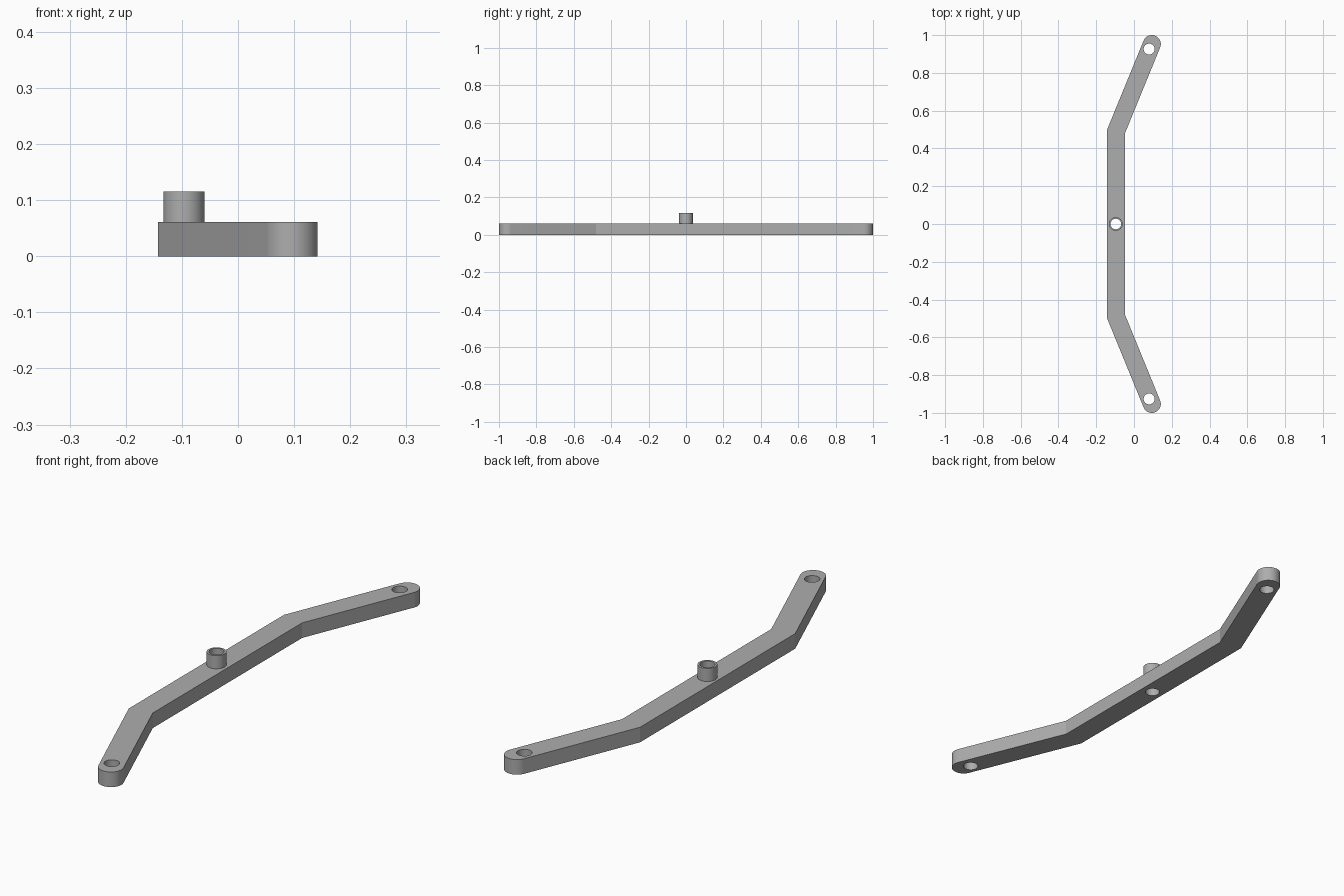
import bpy, bmesh
from math import cos, sin, pi, atan2, tan, radians
from mathutils import Vector

cube = bpy.data.objects.get("Cube")
if cube:
    bpy.data.objects.remove(cube, do_unlink=True)

# Dimensions
HALF_WIDTH = 0.0475
BAR_TOP = 0.0615
BOSS_TOP = 0.115
BEND = Vector((-0.095, 0.49))
TIP = Vector((0.0945, 0.9525))
HOLE = Vector((0.08, 0.926))
HOLE_RADIUS = 0.029
BOSS = Vector((-0.0965, 0))
BOSS_RADIUS = 0.0365
BOSS_HOLE_RADIUS = 0.028

grey = bpy.data.materials.new("plain grey")
grey.use_nodes = True
colour = (0.42, 0.42, 0.42, 1)
grey.diffuse_color = colour
grey.node_tree.nodes["Principled BSDF"].inputs["Base Color"].default_value = colour


def arc(centre, radius, start, end, steps):
    return [centre + radius * Vector((cos(a), sin(a)))
            for a in (start + (end - start) * i / steps for i in range(steps + 1))]


def circle(centre, radius, steps=40):
    return arc(centre, radius, 0, 2 * pi, steps)[:-1]


def plate(name, loops, bottom, top):
    """Fill an outline with holes and extrude it upwards."""
    bm = bmesh.new()
    for loop in loops:
        verts = [bm.verts.new((p.x, p.y, bottom)) for p in loop]
        for a, b in zip(verts, verts[1:] + verts[:1]):
            bm.edges.new((a, b))
    bmesh.ops.triangle_fill(bm, use_beauty=True, edges=bm.edges[:])
    raised = bmesh.ops.extrude_face_region(bm, geom=bm.faces[:], use_keep_orig=True)
    moved = [v for v in raised["geom"] if isinstance(v, bmesh.types.BMVert)]
    bmesh.ops.translate(bm, vec=(0, 0, top - bottom), verts=moved)
    bmesh.ops.recalc_face_normals(bm, faces=bm.faces[:])
    mesh = bpy.data.meshes.new(name)
    bm.to_mesh(mesh)
    bm.free()
    mesh.materials.append(grey)
    obj = bpy.data.objects.new(name, mesh)
    bpy.context.collection.objects.link(obj)
    bpy.ops.object.select_all(action="DESELECT")
    obj.select_set(True)
    bpy.context.view_layer.objects.active = obj
    bpy.ops.object.shade_smooth_by_angle(angle=radians(20))
    return obj


def mirror(points):
    return [Vector((p.x, -p.y)) for p in points]


# Bent bar: mitred bends and rounded tips, mirrored front to back
direction = TIP - BEND
heading = atan2(direction.y, direction.x)
miter = Vector((HALF_WIDTH, -HALF_WIDTH * tan((pi / 2 - heading) / 2)))
half = ([BEND + miter]
        + arc(TIP, HALF_WIDTH, heading - pi / 2, heading + pi / 2, 24)
        + [BEND - miter])
outline = half + mirror(half)[::-1]
end_hole = circle(HOLE, HOLE_RADIUS)
plate("bent_bar",
      [outline, end_hole, mirror(end_hole), circle(BOSS, BOSS_HOLE_RADIUS)],
      0, BAR_TOP)

# Hollow pivot boss on top of the bar
plate("pivot_boss", [circle(BOSS, BOSS_RADIUS), circle(BOSS, BOSS_HOLE_RADIUS)],
      BAR_TOP, BOSS_TOP)
